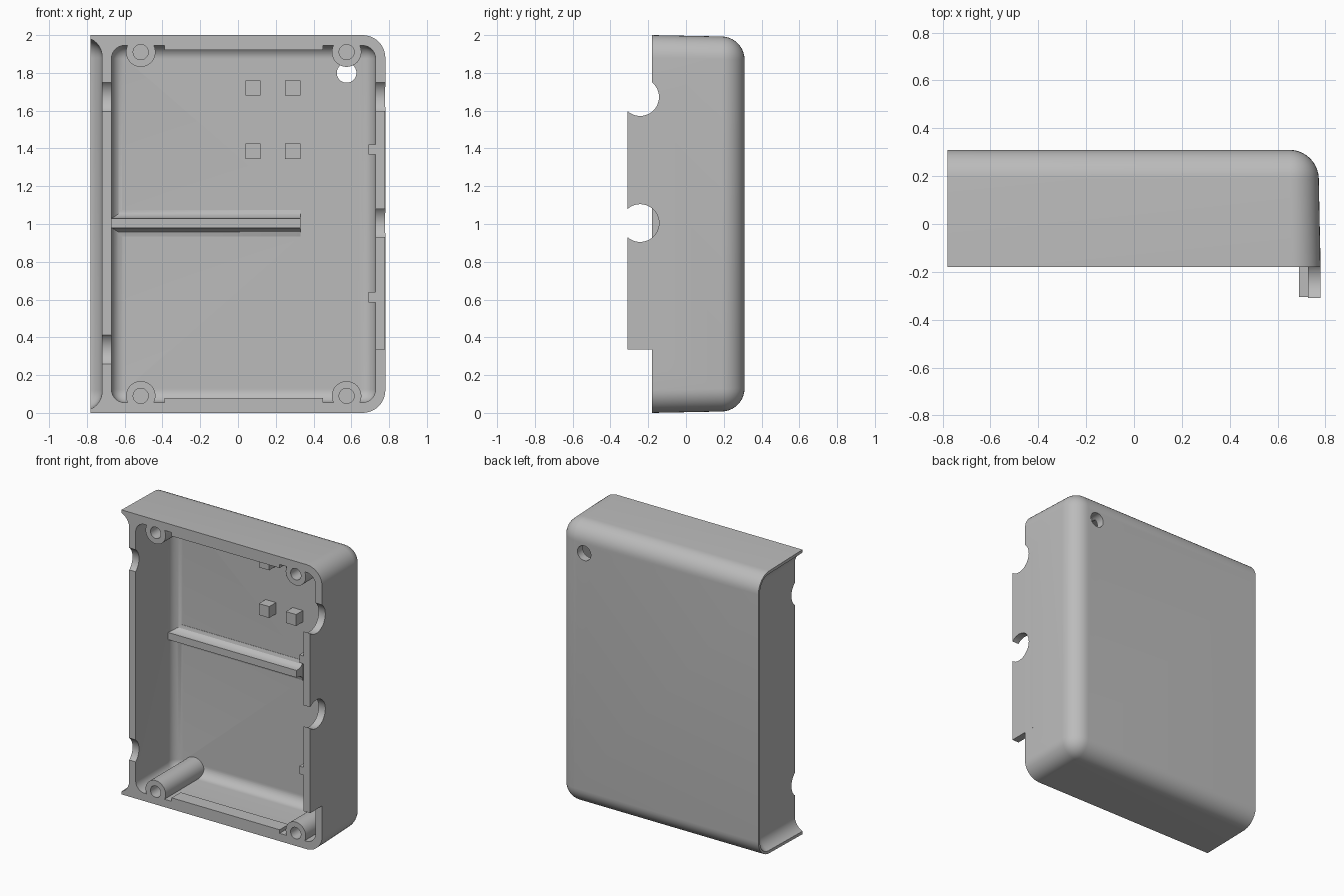
import bpy, bmesh, math
from mathutils import Matrix

if "Cube" in bpy.data.objects:
    bpy.data.objects.remove(bpy.data.objects["Cube"], do_unlink=True)

grey = bpy.data.materials.new("plain_grey")
grey.use_nodes = True
GREY = (0.5, 0.5, 0.5, 1)
grey.diffuse_color = GREY
grey.node_tree.nodes["Principled BSDF"].inputs["Base Color"].default_value = GREY

FRONT, BACK = -0.18, 0.31
DRAFT = 0.02


def finish(bm, name):
    bmesh.ops.recalc_face_normals(bm, faces=bm.faces)
    mesh = bpy.data.meshes.new(name)
    bm.to_mesh(mesh)
    bm.free()
    mesh.materials.append(grey)
    ob = bpy.data.objects.new(name, mesh)
    bpy.context.collection.objects.link(ob)
    return ob


def box(name, x, y, z, radius=0, sharp_left=False, draft=0):
    """Box whose edges are rounded, except those on its front (and left) face."""
    bm = bmesh.new()
    bmesh.ops.create_cube(bm, size=1)
    for v in bm.verts:
        v.co = [r[0] if c < 0 else r[1] for c, r in zip(v.co, (x, y, z))]
        inset = draft * (v.co.y - FRONT)
        v.co.z += inset if v.co.z < 1 else -inset
        if v.co.x > 0:
            v.co.x -= inset
    if radius:
        def kept(e):
            return all(v.co.y == min(w.co.y for w in bm.verts) for v in e.verts) or \
                (sharp_left and all(v.co.x == min(w.co.x for w in bm.verts) for v in e.verts))

        def touches_open(e):
            return any(f.normal.y < -0.9 or (sharp_left and f.normal.x < -0.9)
                       for f in e.link_faces)
        bmesh.ops.recalc_face_normals(bm, faces=bm.faces)
        edges = [e for e in bm.edges if not kept(e) and not touches_open(e)]
        bmesh.ops.bevel(bm, geom=edges, offset=radius, segments=10,
                        profile=0.5, affect='EDGES')
    return finish(bm, name)


def rod(name, axis, start, end, centre, radius):
    """Cylinder along 'X' or 'Y'; centre gives the other two coordinates."""
    bm = bmesh.new()
    bmesh.ops.create_cone(bm, cap_ends=True, segments=48, radius1=radius,
                          radius2=radius, depth=end - start)
    mid = (start + end) / 2
    a, b = centre
    if axis == 'X':
        m = Matrix.Translation((mid, a, b)) @ Matrix.Rotation(math.pi / 2, 4, 'Y')
    else:
        m = Matrix.Translation((a, mid, b)) @ Matrix.Rotation(math.pi / 2, 4, 'X')
    bm.transform(m)
    return finish(bm, name)


def combine(target, tool, operation='DIFFERENCE'):
    mod = target.modifiers.new("combine", 'BOOLEAN')
    mod.operation, mod.solver, mod.object = operation, 'EXACT', tool
    bpy.context.view_layer.objects.active = target
    bpy.ops.object.modifier_apply(modifier=mod.name)
    bpy.data.objects.remove(tool, do_unlink=True)


# Outer body, square on the open front and on the left end
shell = box("enclosure_shell", (-0.78, 0.78), (FRONT, BACK), (0, 2), 0.12, True, DRAFT)

# Rounded recess in the left end, leaving thin lips
combine(shell, box("end_recess", (-1.2, -0.72), (-0.5, 0.3), (0.012, 1.988), 0.1, True, DRAFT))

# Inner cavity; the features inside it are taken out of the cavity volume
cavity = box("cavity", (-0.67, 0.728), (-0.6, 0.25), (0.055, 1.945), 0.07)
BOSSES = [(x, z) for x in (-0.515, 0.575) for z in (0.09, 1.91)]
for pos in BOSSES:
    combine(cavity, rod("screw_boss", 'Y', FRONT, 0.3, pos, 0.078))
for x in (0.04, 0.25):
    for z in (1.345, 1.68):
        combine(cavity, box("peg", (x, x + 0.08), (0.175, 0.3), (z, z + 0.08)))
for z in ((0.0, 0.08), (1.92, 2.0)):
    combine(cavity, box("rim_lip", (-0.39, 0.45), (FRONT, -0.08), z))

# Divider rib with flared foot
half = [(0.025, 0.18), (0.026, 0.2), (0.033, 0.225), (0.047, 0.241), (0.07, 0.248), (0.07, 0.3)]
profile = half + [(-a, y) for a, y in reversed(half)]
bm = bmesh.new()
face = bm.faces.new([bm.verts.new((-0.75, y, 1.005 + a)) for a, y in profile])
new = bmesh.ops.extrude_face_region(bm, geom=[face])["geom"]
bmesh.ops.translate(bm, vec=(1.08, 0, 0),
                    verts=[g for g in new if isinstance(g, bmesh.types.BMVert)])
combine(cavity, finish(bm, "divider_rib"))
combine(shell, cavity)

# Raised tab on the right-hand rim with two small nubs
combine(shell, box("side_tab", (0.727, 0.779), (-0.31, -0.1), (0.335, 1.67)), 'UNION')
for z in (0.585, 1.367):
    combine(shell, box("tab_nub", (0.69, 0.75), (-0.305, -0.11), (z, z + 0.055)), 'UNION')

# Round cable notches in both side walls
for z, r in ((1.672, 0.1), (1.005, 0.1), (0.335, 0.14)):
    combine(shell, rod("right_notch", 'X', 0.6, 0.9, (-0.243, z), r))
for z in (1.672, 0.335):
    combine(shell, rod("left_notch", 'X', -0.9, -0.6, (-0.243, z), 0.1))

# Screw holes and the hole through the back
for pos in BOSSES:
    combine(shell, rod("screw_hole", 'Y', -0.4, 0.22, pos, 0.04))
combine(shell, rod("back_hole", 'Y', 0.235, 0.5, (0.575, 1.8), 0.052))

bpy.ops.object.select_all(action='DESELECT')
shell.select_set(True)
bpy.context.view_layer.objects.active = shell
bpy.ops.object.shade_smooth_by_angle(angle=math.radians(30))
